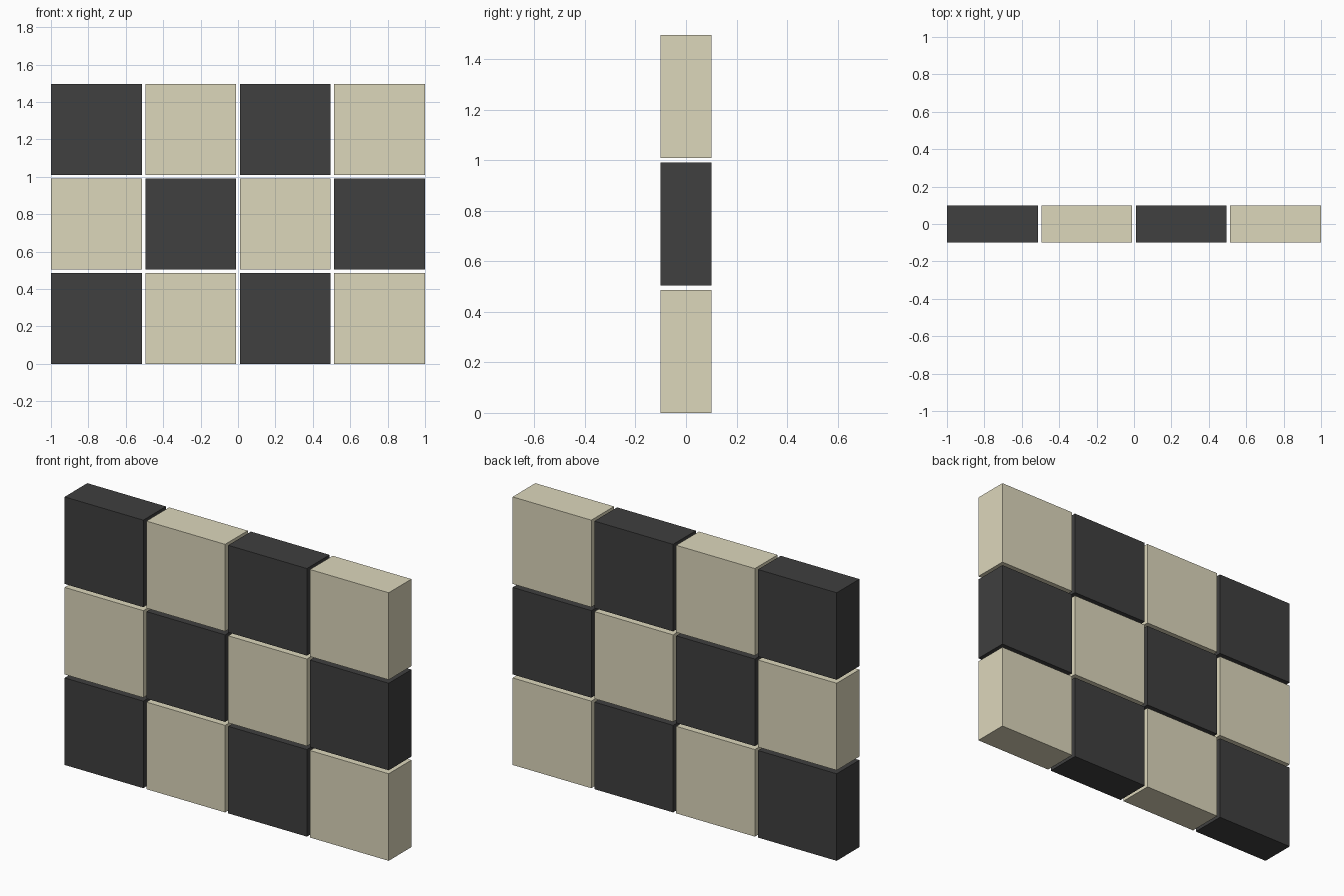
import bpy

if "Cube" in bpy.data.objects:
    bpy.data.objects.remove(bpy.data.objects["Cube"])

COLS, ROWS = 4, 3
SIZE, PITCH, DEPTH = 0.4855, 0.5048, 0.2


def material(name, color):
    m = bpy.data.materials.new(name)
    m.diffuse_color = color
    m.use_nodes = True
    m.node_tree.nodes["Principled BSDF"].inputs["Base Color"].default_value = m.diffuse_color
    return m


dark = material("dark", (0.05, 0.05, 0.05, 1))
light = material("light", (0.72, 0.68, 0.50, 1))

# Checkered wall of separate square blocks with thin gaps
for row in range(ROWS):
    for col in range(COLS):
        x = (col - (COLS - 1) / 2) * PITCH
        z = SIZE / 2 + row * PITCH
        bpy.ops.mesh.primitive_cube_add(size=1, location=(x, 0, z))
        block = bpy.context.object
        block.name = f"block_row{row + 1}_col{col + 1}"
        block.scale = (SIZE, DEPTH, SIZE)
        block.data.materials.append(dark if (row + col) % 2 == 0 else light)
